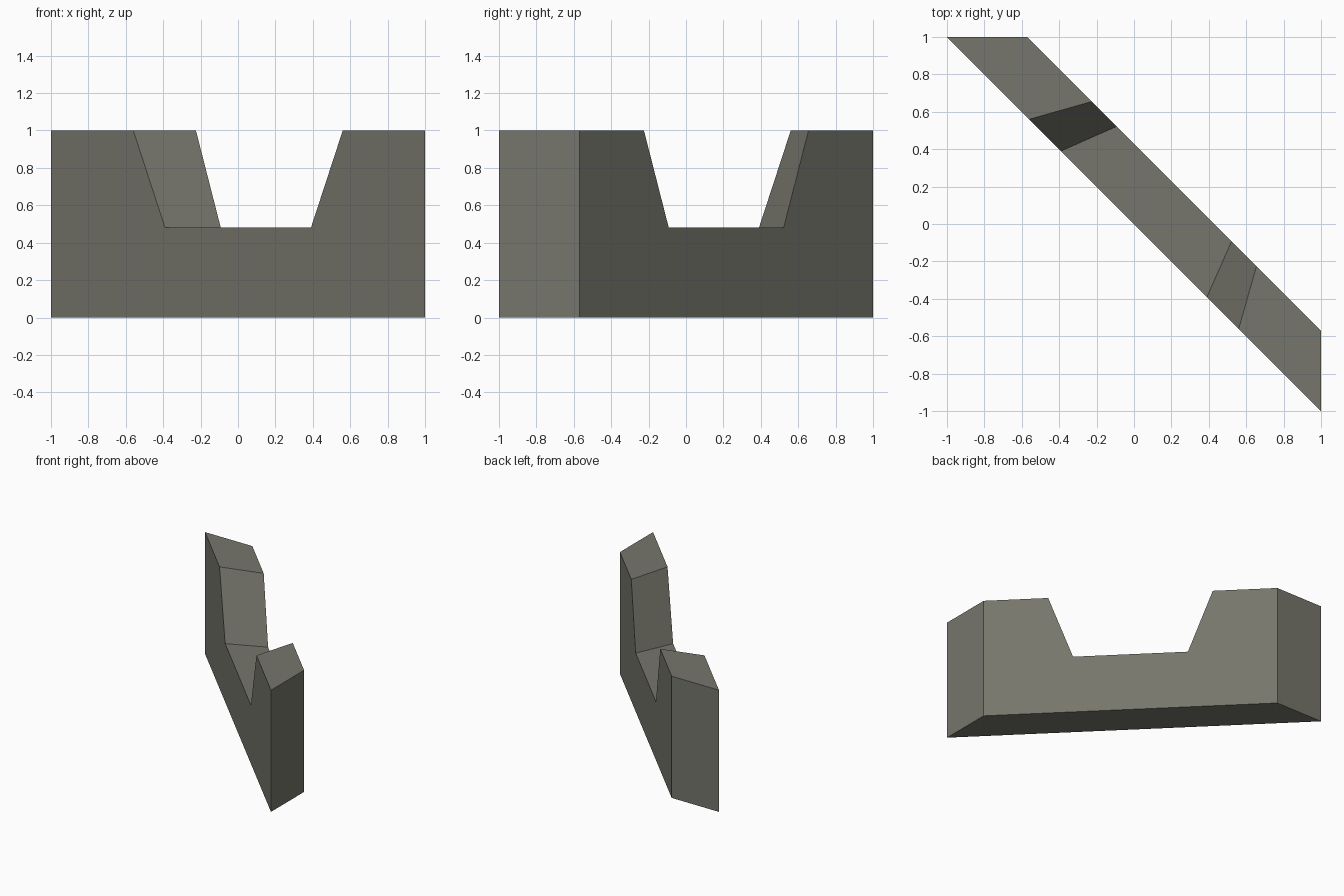
import bpy
import bmesh

cube = bpy.data.objects.get("Cube")
if cube:
    bpy.data.objects.remove(cube, do_unlink=True)

NOTCH_Z, TOP_Z = 0.48, 1.0


def outline(bm, offset, end, notch_top, notch_bottom):
    """Notched wall outline in a vertical plane running along the diagonal."""
    half = [(end, 0), (end, TOP_Z), (notch_top, TOP_Z), (notch_bottom, NOTCH_Z)]
    loop = half + [(-s, z) for s, z in reversed(half)]
    return [bm.verts.new((offset + s, offset - s, z)) for s, z in loop]


# Diagonal wall with mitred ends and a splayed notch
bm = bmesh.new()
front = outline(bm, 0, 1.0, 0.56, 0.39)
back = outline(bm, 0.215, 0.785, 0.44, 0.307)
bm.faces.new(front)
bm.faces.new(back[::-1])
count = len(front)
for i in range(count):
    j = (i + 1) % count
    bm.faces.new((front[j], front[i], back[i], back[j]))
bmesh.ops.recalc_face_normals(bm, faces=bm.faces)

mesh = bpy.data.meshes.new("notched_wall")
bm.to_mesh(mesh)
bm.free()
wall = bpy.data.objects.new("notched_wall", mesh)
bpy.context.collection.objects.link(wall)

# Stone colour
stone = bpy.data.materials.new("grey_stone")
stone.use_nodes = True
colour = (0.18, 0.18, 0.15, 1)
stone.diffuse_color = colour
stone.node_tree.nodes["Principled BSDF"].inputs["Base Color"].default_value = colour
mesh.materials.append(stone)
